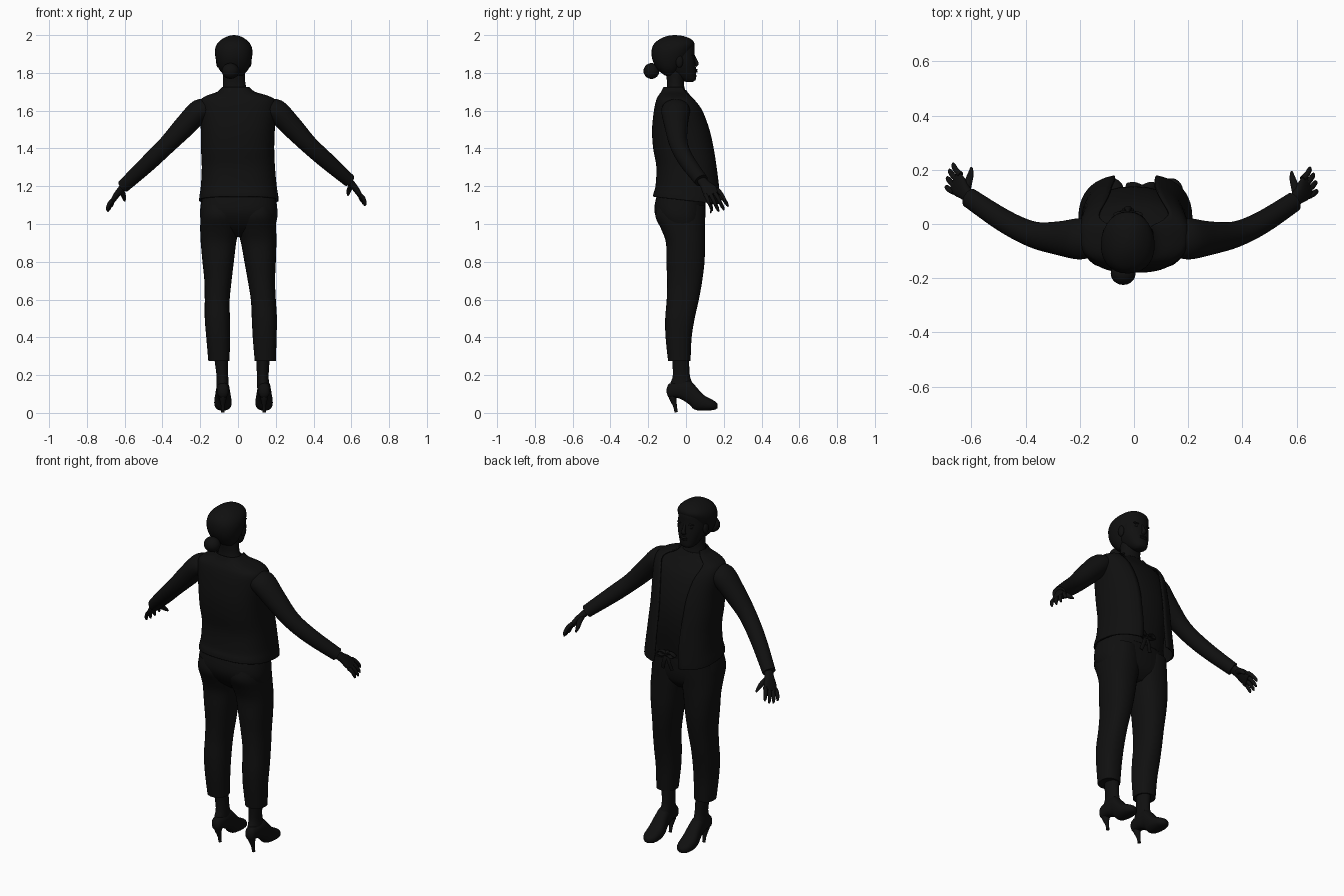
import bpy, bmesh, math
from mathutils import Vector

cube = bpy.data.objects.get("Cube")
if cube:
    bpy.data.objects.remove(cube)

black = bpy.data.materials.new("near_black")
black.use_nodes = True
black.diffuse_color = (0.005, 0.005, 0.005, 1)
black.node_tree.nodes["Principled BSDF"].inputs["Base Color"].default_value = black.diffuse_color


def finish(name, bm, thickness=0):
    """Turn a bmesh into a smooth shaded object."""
    bmesh.ops.recalc_face_normals(bm, faces=bm.faces)
    mesh = bpy.data.meshes.new(name)
    bm.to_mesh(mesh)
    bm.free()
    mesh.materials.append(black)
    obj = bpy.data.objects.new(name, mesh)
    bpy.context.collection.objects.link(obj)
    if thickness:
        wall = obj.modifiers.new("wall", "SOLIDIFY")
        wall.thickness = thickness
        wall.offset = -1
    bpy.ops.object.select_all(action="DESELECT")
    obj.select_set(True)
    bpy.context.view_layer.objects.active = obj
    bpy.ops.object.shade_smooth_by_angle(angle=math.radians(50))
    return obj


def loft(name, rings, power=2.0, steps=4, segments=28, thickness=0):
    """Skin smooth rings of (centre, u, v, gap); a gap leaves the front open."""
    flat = [[*c, *u, *v, g] for c, u, v, g in rings]
    rows = []
    for i in range(len(flat) - 1):
        a, b, c, d = flat[max(i - 1, 0)], flat[i], flat[i + 1], flat[min(i + 2, len(flat) - 1)]
        for k in range(steps):
            t = k / steps
            rows.append([q + t / 2 * (r - p + t * (2 * p - 5 * q + 4 * r - s + t * (3 * (q - r) + s - p)))
                         for p, q, r, s in zip(a, b, c, d)])
    rows.append(flat[-1])
    is_open = rings[0][3] > 0
    bm = bmesh.new()

    def bend(w):
        return math.copysign(abs(w) ** (2 / power), w)

    loops = []
    for row in rows:
        c, u, v, gap = Vector(row[:3]), Vector(row[3:6]), Vector(row[6:9]), row[9]
        loop = []
        for k in range(segments):
            f = k / (segments - 1 if is_open else segments)
            angle = gap + f * (math.tau - 2 * gap)
            loop.append(bm.verts.new(c + u * bend(math.sin(angle)) + v * bend(math.cos(angle))))
        loops.append(loop)
    for low, high in zip(loops, loops[1:]):
        for k in range(segments - 1 if is_open else segments):
            n = (k + 1) % segments
            bm.faces.new((low[k], low[n], high[n], high[k]))
    if not is_open:
        bm.faces.new(loops[0])
        bm.faces.new(loops[-1])
    return finish(name, bm, thickness)


def level(z, x0, x1, y0, y1, gap=0, drop=0):
    """Horizontal ring from its extents."""
    return (((x0 + x1) / 2, (y0 + y1) / 2, z), ((x1 - x0) / 2, 0, 0), (0, (y1 - y0) / 2, -drop), gap)


def tube(name, points, side, **options):
    """Loft along a path of (position, half width, half thickness)."""
    rings = []
    for i, (p, wide, thick) in enumerate(points):
        along = (points[min(i + 1, len(points) - 1)][0] - points[max(i - 1, 0)][0]).normalized()
        u = (side - along * side.dot(along)).normalized()
        rings.append((p, u * wide, along.cross(u) * thick, 0))
    return loft(name, rings, **options)


def ball(name, centre, size):
    bm = bmesh.new()
    bmesh.ops.create_uvsphere(bm, u_segments=20, v_segments=12, radius=1)
    for v in bm.verts:
        v.co = Vector(centre) + Vector(a * b for a, b in zip(v.co, size))
    return finish(name, bm)


# Head, neck and hair
loft("face", [level(*r) for r in (
    (1.752, -.045, .0, .0, .035), (1.765, -.065, .015, -.03, .052), (1.80, -.083, .036, -.09, .054),
    (1.85, -.1, .055, -.13, .05), (1.9, -.102, .057, -.15, .046), (1.95, -.09, .045, -.13, .042),
    (1.98, -.05, .01, -.08, .01))], power=2.3)
loft("neck", [level(*r) for r in (
    (1.66, -.1, .08, -.12, .02), (1.73, -.08, .042, -.1, -.01), (1.82, -.08, .036, -.11, .0))])
loft("hair", [level(*r) for r in (
    (1.785, -.07, .025, -.11, -.06), (1.82, -.1, .055, -.152, -.025), (1.87, -.117, .072, -.178, .008),
    (1.92, -.122, .076, -.182, .032), (1.955, -.11, .064, -.168, .045), (1.98, -.083, .038, -.136, .025),
    (1.995, -.05, .008, -.1, -.015), (2.0, -.025, -.02, -.065, -.055))], power=2.2)
ball("hair_bun", (-.04, -.183, 1.81), (.046, .042, .042))
nose = [(Vector((-.022, y, z)), w, t) for y, z, w, t in (
    (.04, 1.895, .006, .006), (.052, 1.865, .009, .008), (.058, 1.848, .014, .009), (.048, 1.836, .012, .008))]
tube("nose", nose, Vector((1, 0, 0)), segments=12)
for z, name in ((1.816, "upper_lip"), (1.807, "lower_lip")):
    ball(name, (-.022, .052, z), (.022, .01, .006))
for s, label in ((1, "left"), (-1, "right")):
    ball(label + "_eye", (-.022 + s * .034, .033, 1.877), (.014, .01, .007))
    ball(label + "_brow", (-.022 + s * .034, .036, 1.894), (.02, .01, .005))
    ball(label + "_ear", (-.022 + s * .082, -.035, 1.86), (.012, .02, .032))

# Blouse and open jacket
loft("blouse", [level(*r) for r in (
    (1.12, -.18, .185, -.15, .105), (1.2, -.175, .18, -.14, .12), (1.3, -.175, .178, -.14, .135),
    (1.4, -.18, .175, -.16, .138), (1.5, -.183, .18, -.165, .122), (1.6, -.19, .19, -.155, .085),
    (1.66, -.17, .165, -.14, .04), (1.69, -.11, .09, -.12, .015), (1.71, -.08, .05, -.1, .0))], power=2.4)
loft("jacket", [level(*r) for r in (
    (1.125, -.206, .216, -.175, .185, .3, .02), (1.15, -.204, .213, -.172, .184, .28, .015),
    (1.2, -.197, .205, -.162, .18, .28), (1.3, -.192, .196, -.157, .168, .3),
    (1.4, -.196, .192, -.174, .153, .32), (1.5, -.197, .195, -.18, .132, .36),
    (1.6, -.203, .203, -.17, .097, .45), (1.655, -.198, .198, -.158, .062, .6),
    (1.68, -.165, .155, -.146, .04, .75), (1.7, -.11, .09, -.132, .02, .9),
    (1.725, -.085, .06, -.12, .005, 1.0))], power=2.6, segments=48, thickness=.008)

# Tied sash at the waist
ball("sash_knot", (.03, .128, 1.15), (.018, .018, .018))
for s, label in ((1, "left"), (-1, "right")):
    knot = Vector((.03, .13, 1.15))
    loop = [(knot + Vector((s * x, y, z)), .014, .006) for x, y, z in (
        (0, 0, 0), (.03, .012, .016), (.055, .008, .0), (.03, .01, -.012), (0, 0, 0))]
    tube(label + "_bow_loop", loop, Vector((0, 1, 0)), segments=10)
    tail = [(knot + Vector((s * x, y, z)), .012, .004) for x, y, z in (
        (0, 0, 0), (.015, .008, -.04), (.03, .0, -.09))]
    tube(label + "_bow_tail", tail, Vector((1, 0, 0)), segments=10)

# Trousers: hips, then both legs
loft("trouser_hips", [level(*r) for r in (
    (.93, -.09, .1, -.06, .05), (.97, -.17, .18, -.11, .085), (1.02, -.197, .205, -.15, .1),
    (1.08, -.2, .208, -.168, .103), (1.17, -.185, .195, -.15, .1))], power=2.5)
leg_rows = ((.275, .045, .157, -.095, .024), (.4, .042, .168, -.108, .03), (.5, .043, .176, -.11, .046),
            (.6, .044, .176, -.102, .068), (.7, .034, .178, -.1, .086), (.8, .022, .188, -.104, .098),
            (.9, .01, .197, -.106, .1), (.97, -.004, .2, -.13, .1), (1.04, -.005, .198, -.162, .102),
            (1.1, .01, .19, -.15, .1))
for s, label in ((1, "left"), (-1, "right")):
    def shift(z):
        return max(0, .06 * (1 - z)) if s > 0 else 0

    def leg_level(z, a, b, y0, y1):
        a, b = sorted((s * a + shift(z), s * b + shift(z)))
        return level(z, a, b, y0, y1)

    loft(label + "_trouser_leg", [leg_level(*r) for r in leg_rows], power=2.3)
    loft(label + "_ankle", [leg_level(*r) for r in (
        (.1, .05, .115, -.08, .03), (.15, .05, .115, -.085, .035), (.2, .052, .114, -.07, .02),
        (.32, .055, .13, -.075, .015))])

    # High heeled shoe
    foot = .08 * s + shift(.03)
    sole = [((foot, y, (low + top) / 2), (half, 0, 0), (0, 0, (top - low) / 2), 0) for y, low, top, half in (
        (-.102, .105, .13, .012), (-.088, .08, .155, .028), (-.04, .078, .165, .034), (.01, .05, .175, .036),
        (.045, .018, .148, .041), (.09, .012, .098, .046), (.135, .014, .072, .041), (.158, .019, .058, .027),
        (.168, .027, .046, .01))]
    loft(label + "_shoe", sole, power=2.3)
    heel = [(Vector((foot, y, z)), r, r) for y, z, r in (
        (-.075, .12, .026), (-.07, .08, .02), (-.058, .035, .01), (-.052, .003, .009))]
    tube(label + "_heel", heel, Vector((1, 0, 0)), segments=14)

# Sleeves and hands
for s, label in ((1, "left"), (-1, "right")):
    def place(x, y, z, reach=1.0):
        nudge = reach if s > 0 else 0
        return Vector((s * (x - .018 * nudge), y - .015 * nudge, z + .03 * nudge))

    sleeve = [(place(x, y, z, reach), wide, thick) for x, y, z, reach, wide, thick in (
        (.13, -.055, 1.61, 0, .06, .05), (.2, -.055, 1.6, 0, .076, .062), (.28, -.052, 1.52, 0, .062, .058),
        (.375, -.038, 1.42, 0, .048, .048), (.48, .012, 1.318, .5, .042, .044), (.607, .096, 1.2, 1, .037, .035))]
    tube(label + "_sleeve", sleeve, Vector((0, 1, 0)))
    spread = Vector((s * -.008, .021, .009))
    palm = [(place(x, y, z), wide, thick) for x, y, z, wide, thick in (
        (.59, .085, 1.215, .025, .02), (.62, .112, 1.183, .027, .018), (.643, .137, 1.153, .04, .016),
        (.66, .158, 1.125, .041, .012))]
    tube(label + "_palm", palm, spread, power=2.4)
    for k, (finger, length) in enumerate((("little", .75), ("ring", .95), ("middle", 1.0), ("index", .9))):
        root = place(.652, .15, 1.138) + spread * (k - 1.5)
        reach = Vector((s * .034, .038, -.07)) * length + spread * (k - 1.5) * .25
        joints = [(root + reach * t + Vector((s * .006, 0, .006)) * math.sin(math.pi * t), r, r)
                  for t, r in ((0, .0115), (.4, .0105), (.8, .009), (1, .004))]
        tube(label + "_" + finger + "_finger", joints, spread, segments=12)
    thumb = [(place(x, y, z), r, r) for x, y, z, r in (
        (.62, .12, 1.178, .016), (.61, .16, 1.16, .014), (.603, .185, 1.14, .011), (.6, .207, 1.122, .005))]
    tube(label + "_thumb", thumb, Vector((1, 0, 0)), segments=12)
